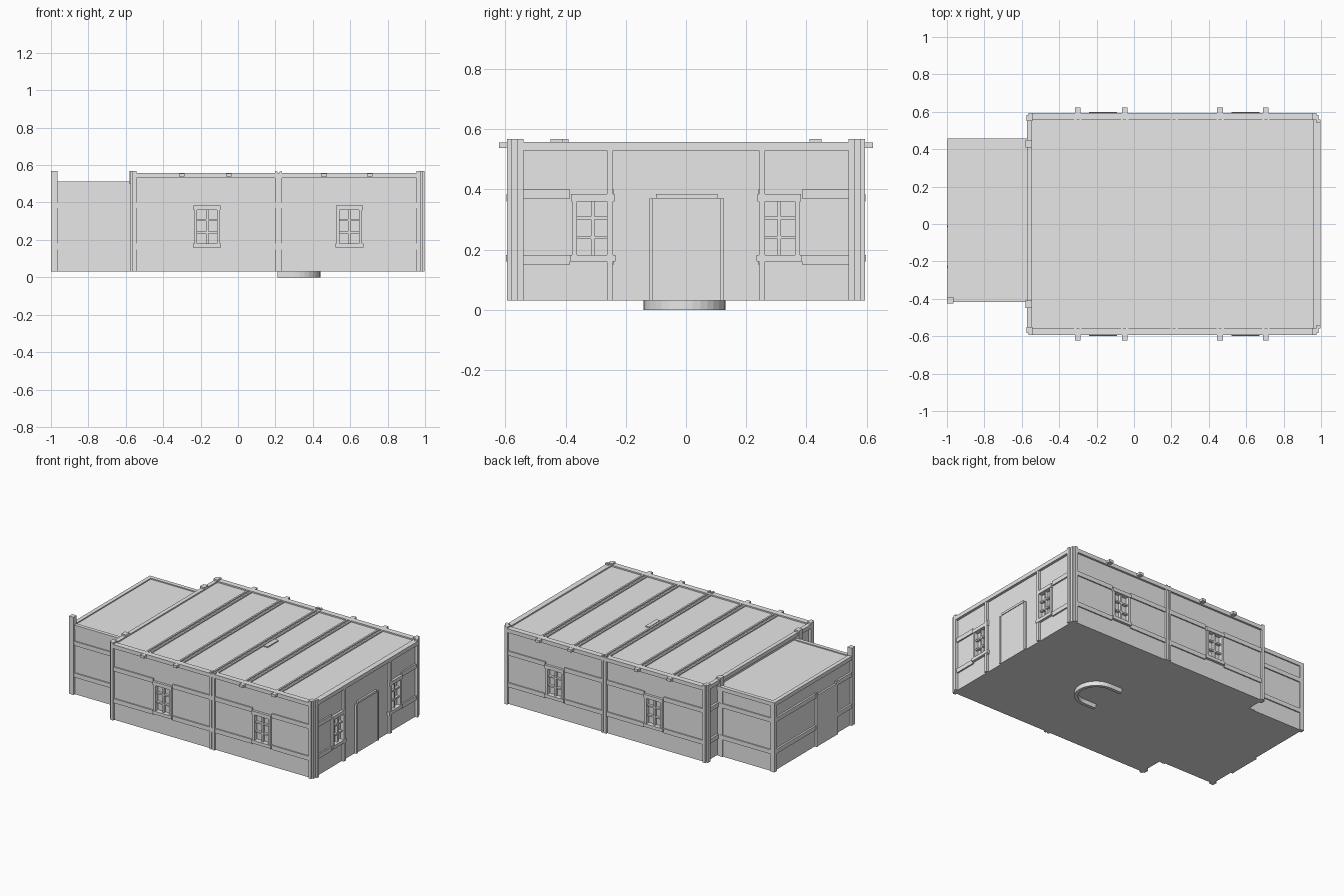
import bpy
import bmesh
import math
from mathutils import Matrix, Vector

if "Cube" in bpy.data.objects:
    bpy.data.objects.remove(bpy.data.objects["Cube"])

grey = bpy.data.materials.new("plain_grey")
grey.use_nodes = True
grey.diffuse_color = (0.8, 0.8, 0.8, 1)
grey.node_tree.nodes["Principled BSDF"].inputs["Base Color"].default_value = grey.diffuse_color


def finish(name, bm):
    mesh = bpy.data.meshes.new(name)
    bm.to_mesh(mesh)
    bm.free()
    mesh.materials.append(grey)
    obj = bpy.data.objects.new(name, mesh)
    bpy.context.collection.objects.link(obj)
    return obj


def boxes(name, parts, matrix=None):
    """One object from (x0, x1, y0, y1, z0, z1) boxes."""
    bm = bmesh.new()
    for x0, x1, y0, y1, z0, z1 in parts:
        m = Matrix.Translation(((x0 + x1) / 2, (y0 + y1) / 2, (z0 + z1) / 2))
        m = m @ Matrix.Diagonal((abs(x1 - x0), abs(y1 - y0), abs(z1 - z0), 1))
        bmesh.ops.create_cube(bm, size=1, matrix=m)
    if matrix:
        bm.transform(matrix)
    return finish(name, bm)


def wall_frame(x, y, angle):
    """Local x runs along the wall and local -y points outwards."""
    return Matrix.Translation((x, y, 0)) @ Matrix.Rotation(math.radians(angle), 4, "Z")


BASE, WALL_Y, END, JOIN = 0.03, 0.58, 0.98, -0.555
BANDS = [(0.15, 0.18), (0.37, 0.40)]

# Walls of the hall and the annex
hall = boxes("hall_walls", [(JOIN, END, -WALL_Y, WALL_Y, BASE, 0.548)])
boxes("annex_walls", [(-0.985, JOIN, -0.41, 0.45, BASE, 0.505)])

# Windows: recessed opening, raised frame, sill and glazing bars
window_spots = [wall_frame(x, s * WALL_Y, 0 if s < 0 else 180)
                for s in (-1, 1) for x in (-0.165, 0.595)]
window_spots += [wall_frame(END, y, 90) for y in (-0.31, 0.31)]


def window(number, frame):
    cutter = boxes("window_cutter", [(-0.055, 0.055, -0.03, 0.015, 0.18, 0.37)], frame)
    cutter.hide_render = True
    cut = hall.modifiers.new("window_opening", "BOOLEAN")
    cut.operation = "DIFFERENCE"
    cut.solver = "EXACT"
    cut.object = cutter
    bpy.context.view_layer.objects.active = hall
    bpy.ops.object.modifier_apply(modifier=cut.name)
    bpy.data.objects.remove(cutter)
    parts = [(s * 0.053, s * 0.068, -0.014, 0.014, 0.175, 0.375) for s in (-1, 1)]
    parts += [(-0.072, 0.072, -0.017, 0.014, 0.36, 0.385),
              (-0.075, 0.075, -0.018, 0.014, 0.16, 0.182),
              (-0.006, 0.006, -0.004, 0.014, 0.18, 0.365)]
    parts += [(-0.055, 0.055, -0.004, 0.014, z - 0.005, z + 0.005) for z in (0.24, 0.305)]
    boxes(f"window_frame_{number}", parts, frame)


for i, spot in enumerate(window_spots):
    window(i + 1, spot)

# Horizontal bands, broken around the windows, pillars and doors
bands = []
for z0, z1 in BANDS:
    for s in (-1, 1):
        for x0, x1 in [(JOIN, -0.24), (-0.09, 0.52), (0.67, 0.96)]:
            bands.append((x0, x1, s * 0.57, s * 0.588, z0, z1))
        for y0, y1 in [(0.24, 0.245), (0.385, 0.56)]:
            bands.append((0.97, 0.99, s * y0, s * y1, z0, z1))
        bands.append((-0.57, -0.54, s * 0.46, s * 0.56, z0, z1))
boxes("hall_bands", bands)

# Cornice around the hall roof
boxes("hall_cornice", [(JOIN, 0.96, s * 0.555, s * 0.594, 0.53, 0.557) for s in (-1, 1)]
      + [(0.96, 0.998, -0.555, 0.555, 0.53, 0.557),
         (-0.573, -0.545, -0.565, 0.565, 0.53, 0.557)])

# Hall pillars on the corners, the long walls and the door end
pillars = []
for s in (-1, 1):
    for offset in (0, 0.012):
        pillars.append((0.955 + offset, 0.975 + offset, s * 0.555,
                        s * (0.594 - offset), BASE, 0.568))
        pillars.append((-0.575 + offset, -0.555 + offset, s * 0.55,
                        s * (0.582 + offset), BASE, 0.568))
    pillars += [(0.975, 0.998, s * 0.54, s * 0.56, BASE, 0.568),
                (0.197, 0.21, s * 0.57, s * 0.593, BASE, 0.565),
                (0.222, 0.235, s * 0.57, s * 0.593, BASE, 0.565),
                (0.21, 0.222, s * 0.57, s * 0.587, BASE, 0.555),
                (0.97, 0.997, s * 0.243, s * 0.262, BASE, 0.535),
                (-0.58, -0.545, s * 0.41, s * 0.45, 0.5, 0.568)]
boxes("hall_pillars", pillars)

# Roof battens and the beam ends that stick out under them
beam_x = (-0.3, -0.05, 0.46, 0.705)
boxes("roof_battens", [(x + d - 0.006, x + d + 0.006, -0.57, 0.57, 0.54, 0.556)
                       for x in beam_x + (0.215,) for d in (-0.014, 0.014)])
boxes("beam_ends", [(x - 0.015, x + 0.015, s * 0.56, s * 0.622, 0.538, 0.556)
                    for x in beam_x for s in (-1, 1)])
boxes("roof_hatch", [(0.24, 0.27, -0.06, 0.06, 0.545, 0.556)])

# Main door with its surround
boxes("main_door", [(0.97, 0.988, -0.11, 0.115, BASE, 0.37),
                    (0.97, 0.993, -0.1, 0.105, 0.37, 0.385),
                    (0.97, 0.994, -0.122, -0.11, BASE, 0.37),
                    (0.97, 0.994, 0.115, 0.127, BASE, 0.37)])

# Annex bands, cornice, posts and door
annex = []
for z0, z1 in BANDS:
    for y0, y1 in [(-0.418, -0.405), (0.445, 0.458)]:
        annex.append((-0.998, -0.56, y0, y1, z0, z1))
    for y0, y1 in [(-0.42, -0.24), (0.0, 0.455)]:
        annex.append((-0.998, -0.98, y0, y1, z0, z1))
boxes("annex_bands", annex)
boxes("annex_cornice", [(-0.998, -0.56, -0.416, -0.39, 0.485, 0.512),
                        (-0.998, -0.56, 0.43, 0.458, 0.485, 0.512),
                        (-0.998, -0.97, -0.416, 0.458, 0.485, 0.512)])
boxes("annex_posts", [(-1.0, -0.965, -0.425, -0.39, BASE, 0.568),
                      (-0.998, -0.968, 0.43, 0.458, BASE, 0.512),
                      (-0.6, -0.56, -0.418, -0.39, BASE, 0.51),
                      (-0.6, -0.56, 0.43, 0.456, BASE, 0.51)])
boxes("annex_door", [(-0.998, -0.98, -0.225, -0.015, BASE, 0.385),
                     (-1.0, -0.98, -0.235, -0.222, BASE, 0.4),
                     (-1.0, -0.98, -0.018, -0.005, BASE, 0.4)])

# Horseshoe-shaped rim under the floor
bm = bmesh.new()
outline = []
for radius, order in ((0.137, 1), (0.115, -1)):
    arc = [(0.303 + radius * math.cos(a), radius * math.sin(a))
           for a in [math.pi * (k / 16 - 0.5) for k in range(17)]]
    side = [(0.21, -radius)] + arc + [(0.21, radius)]
    outline += side[::order]
face = bm.faces.new([bm.verts.new((x, y - 0.005, 0)) for x, y in outline])
top = bmesh.ops.extrude_face_region(bm, geom=[face])["geom"]
bmesh.ops.translate(bm, vec=Vector((0, 0, 0.032)),
                    verts=[v for v in top if isinstance(v, bmesh.types.BMVert)])
bmesh.ops.recalc_face_normals(bm, faces=bm.faces)
finish("floor_rim", bm)
